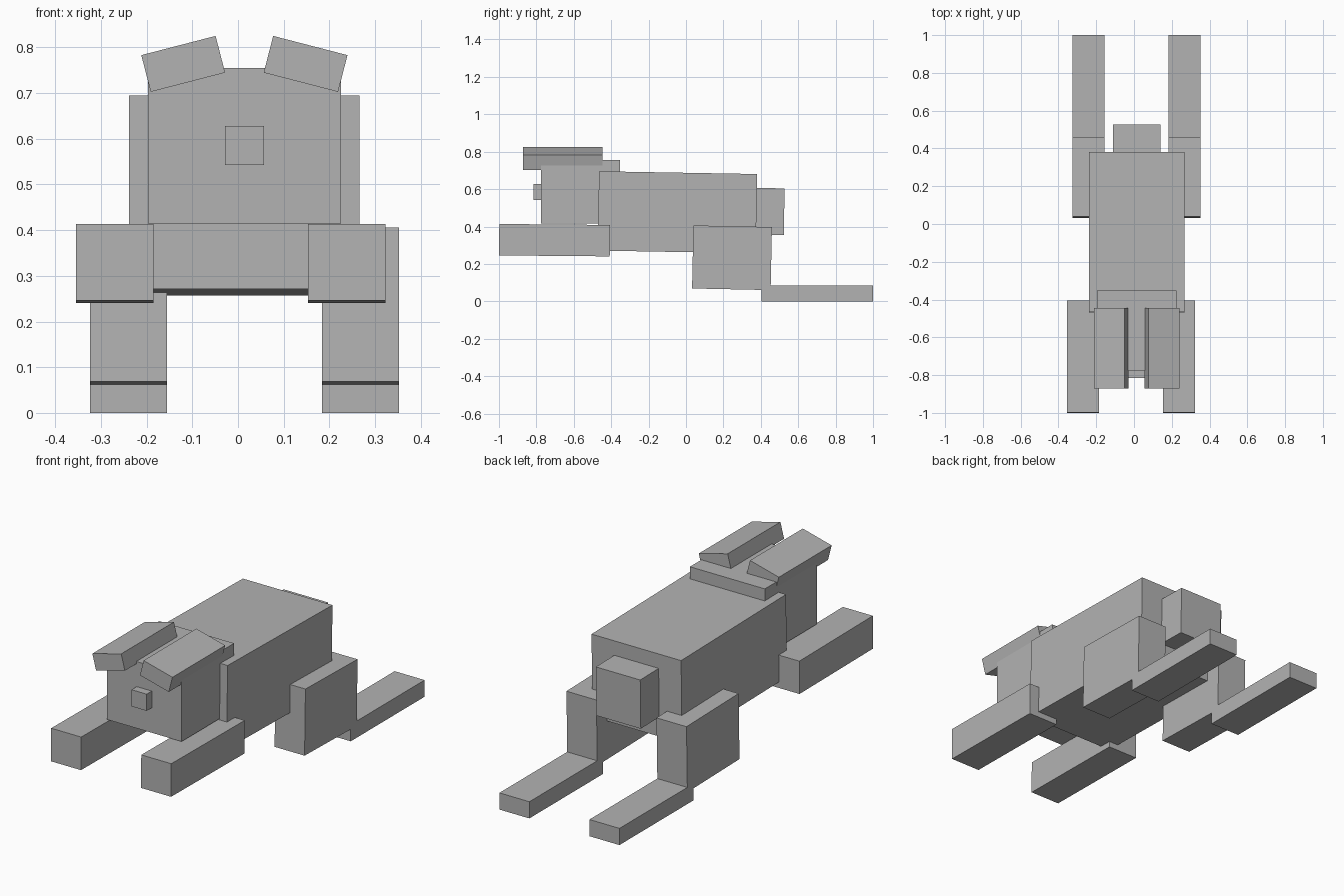
import bpy
from math import radians
from mathutils import Euler

cube = bpy.data.objects.get("Cube")
if cube:
    bpy.data.objects.remove(cube, do_unlink=True)

GREY = (0.45, 0.45, 0.45, 1)
mat = bpy.data.materials.new("plain grey")
mat.use_nodes = True
mat.diffuse_color = GREY
mat.node_tree.nodes["Principled BSDF"].inputs["Base Color"].default_value = GREY


def box(name, centre, size, pitch=0, roll=0):
    """Box of the given size, tilted in degrees about x (pitch) and y (roll)."""
    bpy.ops.mesh.primitive_cube_add(size=1)
    ob = bpy.context.object
    ob.name = ob.data.name = name
    ob.scale = size
    ob.rotation_euler = Euler((radians(pitch), radians(roll), 0))
    ob.location = centre
    ob.data.materials.append(mat)
    return ob


# Trunk and tail
MID = 0.014
box("body", (MID, -0.046, 0.476), (0.505, 0.845, 0.424), pitch=-1)
box("tail", (MID, 0.40, 0.481), (0.25, 0.25, 0.25), pitch=-1)

# Head and nose
box("head", (MID, -0.564, 0.585), (0.422, 0.422, 0.34))
box("nose", (MID, -0.774, 0.585), (0.085, 0.085, 0.085))

# Paired ears and legs
for side, s in (("right", -1), ("left", 1)):
    box(side + "_ear", (MID + s * 0.134, -0.658, 0.764), (0.168, 0.425, 0.083),
        roll=s * 14.5)
    box(side + "_front_leg", (-0.016 + s * 0.254, -0.703, 0.327),
        (0.169, 0.592, 0.168), pitch=-0.5)
    box(side + "_thigh", (MID + s * 0.254, 0.246, 0.233),
        (0.169, 0.42, 0.337), pitch=-1.2)
    box(side + "_hind_foot", (MID + s * 0.254, 0.702, 0.0425),
        (0.169, 0.595, 0.085))
